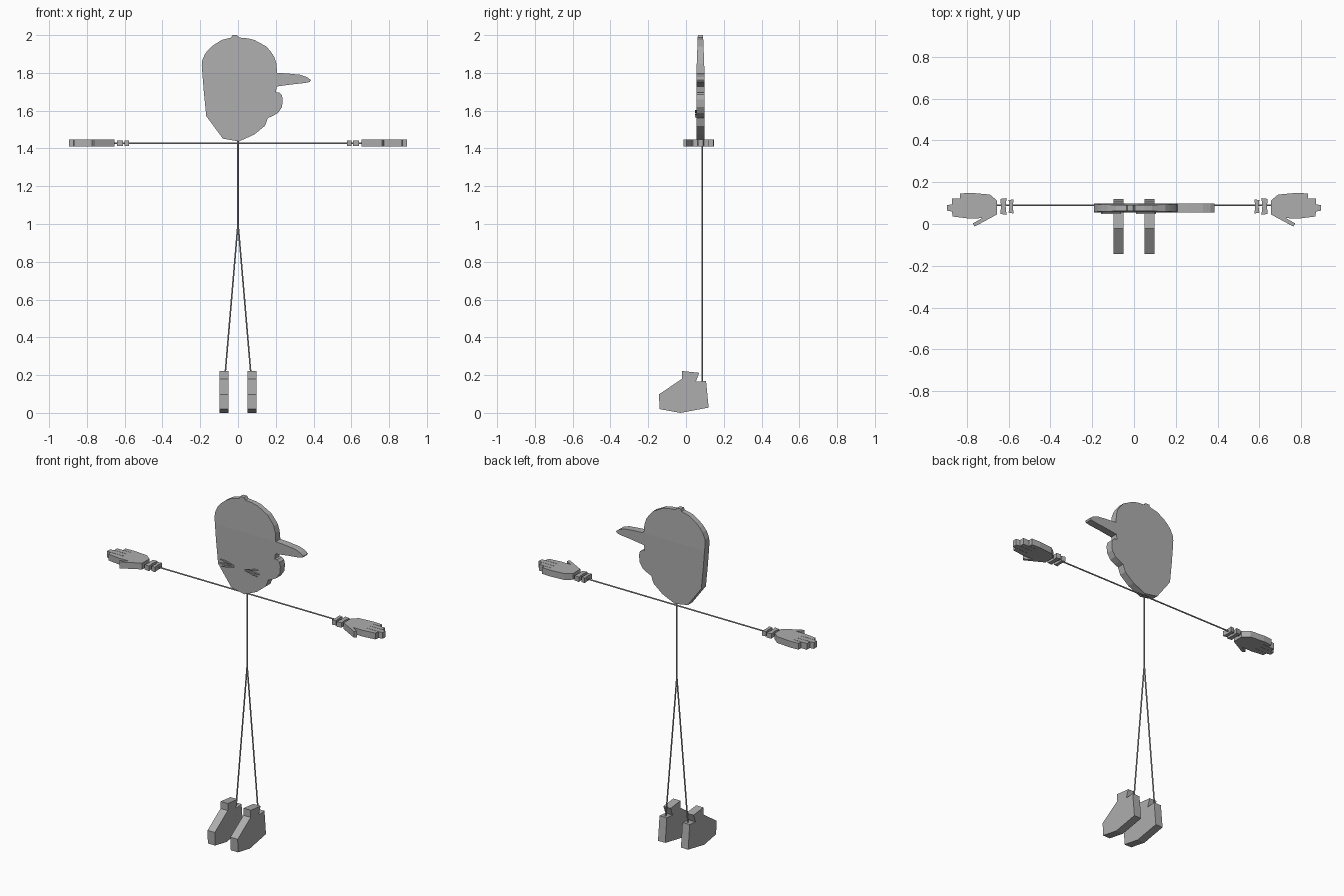
import bpy, bmesh, math
from mathutils import Vector

if "Cube" in bpy.data.objects:
    bpy.data.objects.remove(bpy.data.objects["Cube"])

grey = bpy.data.materials.new("mid grey")
grey.diffuse_color = (0.42, 0.42, 0.42, 1)
grey.use_nodes = True
grey.node_tree.nodes["Principled BSDF"].inputs["Base Color"].default_value = grey.diffuse_color


def finish(name, bm):
    bmesh.ops.recalc_face_normals(bm, faces=bm.faces)
    mesh = bpy.data.meshes.new(name)
    bm.to_mesh(mesh)
    bm.free()
    mesh.materials.append(grey)
    obj = bpy.data.objects.new(name, mesh)
    bpy.context.collection.objects.link(obj)
    return obj


def slab(outline, to_3d, a, b):
    """Extrude a flat outline between depths a and b."""
    bm = bmesh.new()
    face = bm.faces.new([bm.verts.new(to_3d(u, v, a)) for u, v in outline])
    shift = Vector(to_3d(0, 0, b)) - Vector(to_3d(0, 0, a))
    new = bmesh.ops.extrude_face_region(bm, geom=[face])["geom"]
    bmesh.ops.translate(bm, vec=shift,
                        verts=[g for g in new if isinstance(g, bmesh.types.BMVert)])
    return bm


def rod(name, p, q, r=0.004):
    p, q = Vector(p), Vector(q)
    bm = bmesh.new()
    bmesh.ops.create_cone(bm, cap_ends=True, segments=8, radius1=r, radius2=r,
                          depth=(q - p).length)
    rot = (q - p).to_track_quat('Z', 'Y')
    for v in bm.verts:
        v.co = rot @ v.co + (p + q) / 2
    finish(name, bm)


def front(u, v, d):
    return (u, d, v)


def side(u, v, d):
    return (d, u, v)


def top(u, v, d):
    return (u, v, d)


# Head: flat profile with long nose and round cheek, thinner towards the crown
head = [(-.03, 2.0), (-.005, 2.0), (.005, 1.987), (.05, 1.983), (.085, 1.975),
        (.122, 1.955), (.15, 1.94), (.175, 1.91), (.192, 1.885), (.203, 1.85),
        (.207, 1.80), (.26, 1.797), (.33, 1.79), (.365, 1.778), (.386, 1.762),
        (.38, 1.752), (.35, 1.746), (.285, 1.739), (.205, 1.728), (.2, 1.697),
        (.216, 1.697), (.231, 1.685), (.237, 1.66), (.233, 1.62), (.212, 1.588),
        (.182, 1.571), (.158, 1.561), (.143, 1.52), (.085, 1.473), (.027, 1.447),
        (.005, 1.437), (-.08, 1.452), (-.168, 1.571), (-.181, 1.70), (-.192, 1.838),
        (-.19, 1.865), (-.175, 1.9), (-.155, 1.925), (-.13, 1.947), (-.085, 1.975),
        (-.035, 1.987)]
bm = slab(head, front, .055, .098)
bmesh.ops.bisect_plane(bm, geom=bm.verts[:] + bm.edges[:] + bm.faces[:],
                       plane_co=(0, 0, 1.8), plane_no=(0, 0, 1))
for v in bm.verts:
    if v.co.z > 1.8:
        half = .0215 - .0075 * (v.co.z - 1.8) / .2
        v.co.y = .0765 + (half if v.co.y > .0765 else -half)
finish("head", bm)

# Squinting eyes: three converging strokes each
for sx, label in ((-1, "left"), (1, "right")):
    cx = .005 if sx > 0 else -.058
    for i, (dx, z) in enumerate(((.092, 1.604), (.1, 1.58), (.085, 1.564))):
        a = Vector((cx + sx * .004, 1.588 - .004 * i))
        b = Vector((cx + sx * dx, z))
        n = Vector((a.y - b.y, b.x - a.x)).normalized()
        m = a.lerp(b, .6)
        finish(f"{label}_eye_stroke_{i + 1}",
               slab([a, m + n * .0045, b, m - n * .0045], front, .048, .056))

# Stick body, arms and legs
rod("spine", (0, .085, 1.0), (0, .085, 1.445))
rod("arms", (-.655, .09, 1.427), (.655, .09, 1.427))
for sx, label in ((-1, "left"), (1, "right")):
    rod(f"{label}_leg", (0, .085, 1.005), (sx * .072, .085, .16))

hand = [(.655, .112), (.69, .141), (.78, .149), (.833, .146), (.833, .122),
        (.871, .122), (.871, .094), (.895, .09), (.895, .064), (.871, .06),
        (.868, .036), (.79, .026), (.727, .028), (.772, .002), (.762, -.012),
        (.655, .046)]
shoe = [(-.022, .222), (.07, .212), (.052, .165), (.106, .17), (.12, .028),
        (-.03, 0), (-.14, .02), (-.143, .098), (-.022, .18)]
for sx, label in ((-1, "left"), (1, "right")):
    # Flat hand with finger grooves standing slightly proud of the palm
    finish(f"{label}_hand", slab([(sx * x, y) for x, y in hand], top, 1.41, 1.447))
    for i, (y, x0, x1) in enumerate(((.122, .785, .833), (.093, .79, .871),
                                     (.062, .79, .871))):
        strip = [(sx * x0, y - .001), (sx * x1, y - .001),
                 (sx * x1, y + .001), (sx * x0, y + .001)]
        finish(f"{label}_finger_line_{i + 1}", slab(strip, top, 1.409, 1.448))
    # Two wrist cuffs
    for i, (x0, x1, h) in enumerate(((.576, .6, .034), (.61, .64, .04))):
        cuff = [(sx * x0, .084 - h), (sx * x1, .084 - h + .004), (sx * (x1 - .004), .084),
                (sx * x1, .084 + h - .004), (sx * x0, .084 + h), (sx * (x0 + .004), .084)]
        finish(f"{label}_cuff_{i + 1}", slab(cuff, top, 1.413, 1.442))
    # Boot
    c = sx * .0745
    finish(f"{label}_boot", slab(shoe, side, c - .0235, c + .0235))
